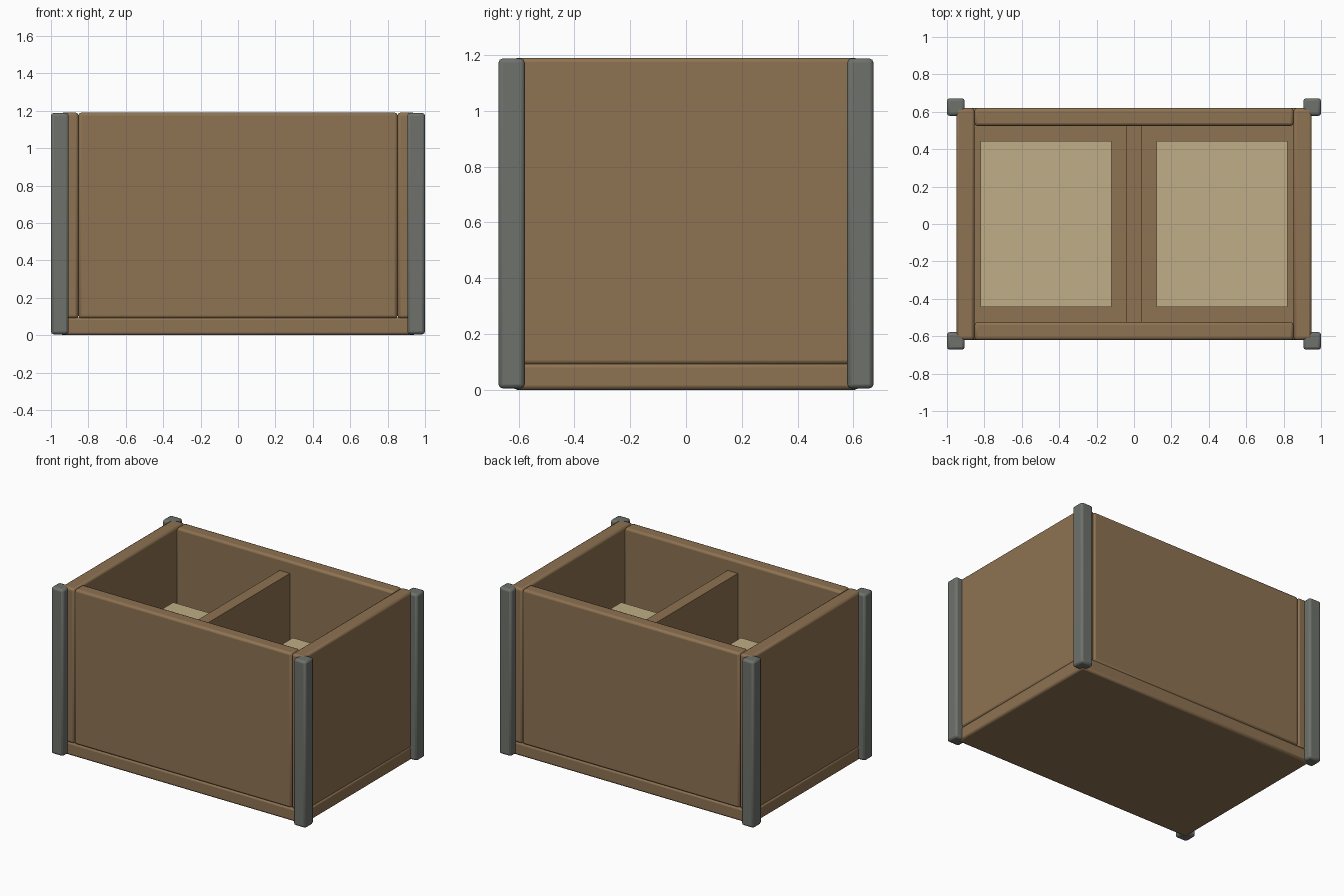
import bpy

if "Cube" in bpy.data.objects:
    bpy.data.objects.remove(bpy.data.objects["Cube"])


def material(name, rgb):
    m = bpy.data.materials.new(name)
    m.diffuse_color = (*rgb, 1)
    m.use_nodes = True
    m.node_tree.nodes["Principled BSDF"].inputs["Base Color"].default_value = m.diffuse_color
    return m


wood = material("wood", (0.27, 0.17, 0.085))
metal = material("metal", (0.155, 0.165, 0.147))
fill = material("pale_fill", (0.52, 0.42, 0.24))


def box(name, x, y, z, mat, bevel=0.0):
    """Box spanning the given (min, max) ranges, with softened edges."""
    spans = (x, y, z)
    bpy.ops.mesh.primitive_cube_add(size=1, location=[(a + b) / 2 for a, b in spans])
    ob = bpy.context.object
    ob.name = name
    ob.scale = [b - a for a, b in spans]
    bpy.ops.object.transform_apply(location=False, rotation=False, scale=True)
    ob.data.materials.append(mat)
    if bevel:
        mod = ob.modifiers.new("soft_edges", 'BEVEL')
        mod.width = bevel
        mod.segments = 2
        bpy.ops.object.shade_smooth_by_angle()
    return ob


def mirrored(a, b, side):
    return (a, b) if side > 0 else (-b, -a)


# Base slab
box("base", (-0.95, 0.95), (-0.62, 0.62), (0, 0.095), wood, 0.015)

# Long walls sit between the short end walls
for side, label in ((-1, "front"), (1, "back")):
    box(label + "_wall", (-0.853, 0.853), mirrored(0.525, 0.62, side),
        (0.09, 1.19), wood, 0.015)

for side, label in ((-1, "left"), (1, "right")):
    box(label + "_wall", mirrored(0.853, 0.95, side), (-0.62, 0.62),
        (0.09, 1.19), wood, 0.015)
    # Block of contents in each compartment
    box(label + "_contents", mirrored(0.12, 0.82, side), (-0.445, 0.445),
        (0.09, 0.70), fill)
    # Corner posts
    for end, end_label in ((-1, "front"), (1, "back")):
        box(f"{end_label}_{label}_post", mirrored(0.905, 1.0, side),
            mirrored(0.578, 0.672, end), (0.005, 1.188), metal, 0.015)

# Divider between the compartments
box("divider", (-0.04, 0.04), (-0.53, 0.53), (0.09, 1.105), wood)
